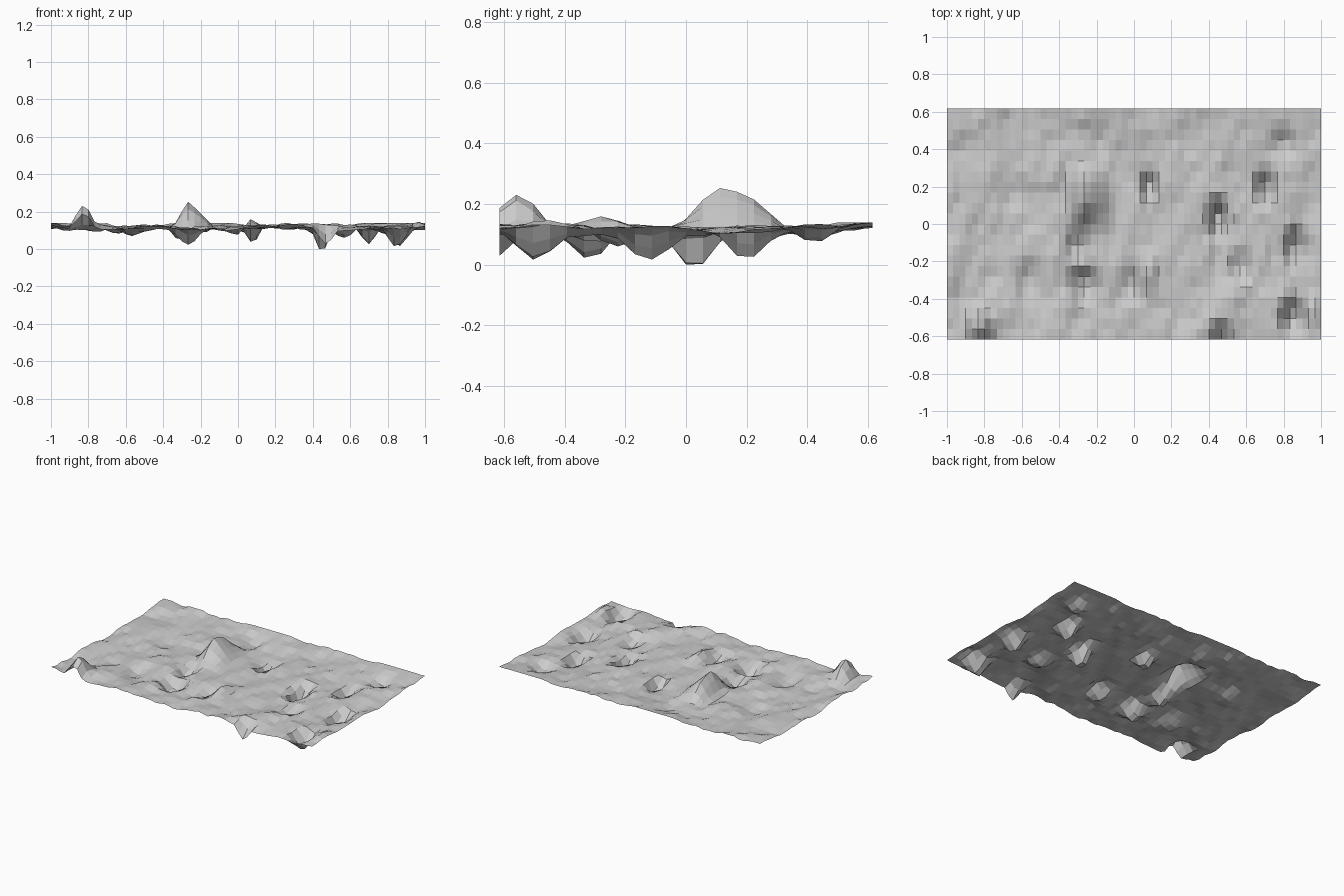
import bpy
import bmesh
import math
from mathutils import Vector, noise

if "Cube" in bpy.data.objects:
    bpy.data.objects.remove(bpy.data.objects["Cube"])

NX, NY = 60, 22
HALF_X, HALF_Y = 1.0, 0.617

# Hills and hollows: x, y, radius x, radius y, height change
FEATURES = [
    (-0.83, -0.55, 0.085, 0.14, 0.115),
    (0.07, -0.27, 0.08, 0.16, 0.05),
    (0.96, -0.45, 0.06, 0.14, 0.03),
    (0.45, 0.03, 0.075, 0.13, -0.135),
    (0.47, -0.62, 0.08, 0.12, -0.07),
    (-0.27, -0.32, 0.12, 0.13, -0.10),
    (-0.30, -0.12, 0.09, 0.11, -0.06),
    (0.08, 0.20, 0.07, 0.12, -0.085),
    (0.70, 0.20, 0.07, 0.13, -0.09),
    (0.85, -0.50, 0.10, 0.13, -0.095),
    (0.86, -0.12, 0.09, 0.14, -0.085),
    (0.57, -0.24, 0.10, 0.13, -0.06),
    (-0.55, -0.30, 0.11, 0.15, -0.04),
    (0.00, -0.32, 0.07, 0.14, -0.04),
    (-0.62, 0.15, 0.13, 0.13, -0.03),
    (0.80, 0.43, 0.11, 0.11, -0.05),
    (-0.20, 0.45, 0.13, 0.13, -0.03),
]


def bump(x, y, cx, cy, rx, ry):
    d = math.hypot((x - cx) / rx, (y - cy) / ry)
    return 0.5 + 0.5 * math.cos(math.pi * d) if d < 1 else 0.0


def lerp_profile(v, pts):
    for (a, p), (b, q) in zip(pts, pts[1:]):
        if a <= v <= b:
            return p + (q - p) * (v - a) / (b - a)
    return 0.0


# Main peak cross-sections
PEAK_X = [(-0.35, 0), (-0.30, 0.65), (-0.267, 1), (-0.21, 0.66), (-0.12, 0)]
PEAK_Y = [(-0.05, 0), (0.03, 0.45), (0.084, 1), (0.20, 0.83), (0.27, 0.5), (0.34, 0)]


def height(x, y):
    rough = noise.noise(Vector((x * 6 - y * 2, y * 4, 3.7)))
    fine = noise.noise(Vector((x * 15 - y * 4, y * 9, 8.1)))
    z = 0.126 + 0.024 * rough + 0.015 * fine
    # Sheet lifts a little towards its back edge and the corners
    z += 0.016 * max(0.0, (y - 0.42) / 0.2)
    z += 0.012 * max(0.0, (abs(x) - 0.85) / 0.15) * (abs(y) / HALF_Y) ** 2
    z = min(0.15, z)
    for cx, cy, rx, ry, h in FEATURES:
        z += h * bump(x, y, cx, cy, rx, ry)
    peak = lerp_profile(x, PEAK_X) * lerp_profile(y, PEAK_Y)
    z = z * (1 - peak) + 0.27 * peak
    return min(0.27, max(0.0, z))


# Rugged terrain sheet
bm = bmesh.new()
rows = []
for j in range(NY + 1):
    y = -HALF_Y + 2 * HALF_Y * j / NY
    row = []
    for i in range(NX + 1):
        x = -HALF_X + 2 * HALF_X * i / NX
        row.append(bm.verts.new((x, y, height(x, y))))
    rows.append(row)
for j in range(NY):
    for i in range(NX):
        bm.faces.new((rows[j][i], rows[j][i + 1], rows[j + 1][i + 1], rows[j + 1][i]))

# Rest the lowest hollow on the ground
low = min(v.co.z for v in bm.verts)
for v in bm.verts:
    v.co.z -= low

mesh = bpy.data.meshes.new("terrain")
bm.to_mesh(mesh)
bm.free()
bpy.context.collection.objects.link(bpy.data.objects.new("terrain", mesh))
